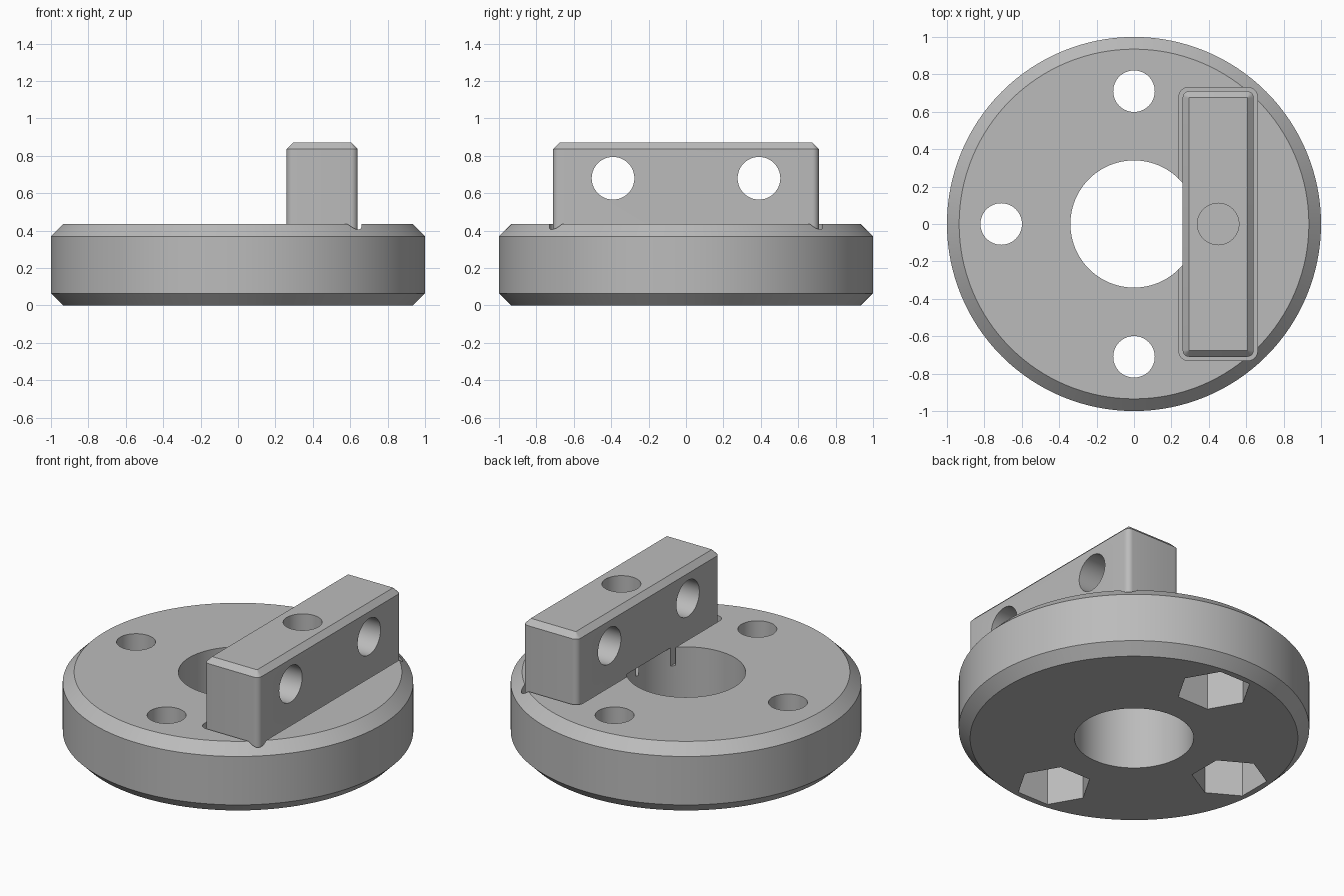
import bpy
import bmesh
import math

cube = bpy.data.objects.get("Cube")
if cube:
    bpy.data.objects.remove(cube, do_unlink=True)

# One plain grey for everything
grey = bpy.data.materials.new("machined_grey")
grey.use_nodes = True
colour = (0.5, 0.5, 0.5, 1)
grey.diffuse_color = colour
grey.node_tree.nodes["Principled BSDF"].inputs["Base Color"].default_value = colour

DISC_TOP, FLOOR, BLOCK_TOP = 0.435, 0.32, 0.87
BORE_R, HOLE_R, RING_R = 0.34, 0.111, 0.71
BLOCK_X = 0.45


def finish(bm, name):
    bmesh.ops.recalc_face_normals(bm, faces=bm.faces)
    mesh = bpy.data.meshes.new(name)
    bm.to_mesh(mesh)
    bm.free()
    obj = bpy.data.objects.new(name, mesh)
    bpy.context.collection.objects.link(obj)
    mesh.materials.append(grey)
    return obj


def cylinder(name, radius, z0, z1, x=0, y=0, sides=64, turn=0):
    bm = bmesh.new()
    bmesh.ops.create_cone(bm, cap_ends=True, segments=sides, radius1=radius,
                          radius2=radius, depth=z1 - z0)
    obj = finish(bm, name)
    obj.location = (x, y, (z0 + z1) / 2)
    obj.rotation_euler.z = turn
    return obj


def rounded_box(name, half_x, half_y, z0, z1, fillet, chamfer=0):
    bm = bmesh.new()
    bmesh.ops.create_cube(bm, size=1)
    for v in bm.verts:
        v.co.x *= 2 * half_x
        v.co.y *= 2 * half_y
        v.co.z = z1 if v.co.z > 0 else z0
    upright = [e for e in bm.edges if abs(e.verts[0].co.z - e.verts[1].co.z) > 0.01]
    bmesh.ops.bevel(bm, geom=upright, offset=fillet, segments=6, profile=0.5,
                    affect='EDGES')
    if chamfer:
        rim = [e for e in bm.edges if all(v.co.z > z1 - 0.001 for v in e.verts)]
        bmesh.ops.bevel(bm, geom=rim, offset=chamfer, segments=1, affect='EDGES')
    obj = finish(bm, name)
    obj.location.x = BLOCK_X
    return obj


def activate(obj):
    bpy.ops.object.select_all(action='DESELECT')
    obj.select_set(True)
    bpy.context.view_layer.objects.active = obj


def cut(target, cutters):
    for cutter in cutters:
        activate(target)
        mod = target.modifiers.new("cut", 'BOOLEAN')
        mod.operation = 'DIFFERENCE'
        mod.solver = 'EXACT'
        mod.object = cutter
        bpy.ops.object.modifier_apply(modifier=mod.name)
        bpy.data.objects.remove(cutter, do_unlink=True)
    activate(target)
    bpy.ops.object.shade_smooth_by_angle(angle=math.radians(25))


# Flange disc with chamfered rims
disc = cylinder("flange_disc", 1, 0, DISC_TOP, sides=128)
bm = bmesh.new()
bm.from_mesh(disc.data)
rims = [e for e in bm.edges if abs(e.verts[0].co.z - e.verts[1].co.z) < 0.01]
bmesh.ops.bevel(bm, geom=rims, offset=0.065, offset_type='OFFSET', segments=1,
                affect='EDGES')
bm.to_mesh(disc.data)
bm.free()

# Bore, block pocket, bolt holes and hexagonal nut recesses
cutters = [cylinder("bore_cutter", BORE_R, -0.1, 0.6, sides=96),
           rounded_box("pocket_cutter", 0.21, 0.73, FLOOR, 0.6, 0.05)]
for quarter in (1, 2, 3):
    angle = quarter * math.pi / 2
    x, y = RING_R * math.cos(angle), RING_R * math.sin(angle)
    cutters.append(cylinder("bolt_cutter", HOLE_R, -0.1, 0.6, x, y))
    cutters.append(cylinder("nut_cutter", 0.216, -0.1, 0.27, x, y, 6,
                            angle + math.pi / 6 if quarter == 2 else 0))
# Keep the hexagon corners pointing along the rim
for c in cutters:
    if c.name.startswith("nut"):
        c.rotation_euler.z = math.atan2(c.location.y, c.location.x) + math.pi / 2
        # a cone's first corner lies on its y axis
        c.rotation_euler.z -= math.pi / 2
cut(disc, cutters)

# Upright mounting block, its foot relieved by the bore
block = rounded_box("mounting_block", 0.19, 0.71, FLOOR, BLOCK_TOP, 0.035, 0.033)
cutters = [cylinder("foot_cutter", BORE_R, 0.1, DISC_TOP, sides=96),
           cylinder("vertical_cutter", HOLE_R, 0.2, 1.1, BLOCK_X, 0)]
for side in (-1, 1):
    cross = cylinder("cross_cutter", 0.114, -0.5, 0.5)
    cross.rotation_euler.y = math.pi / 2
    cross.location = (BLOCK_X, side * 0.39, 0.68)
    cutters.append(cross)
cut(block, cutters)
